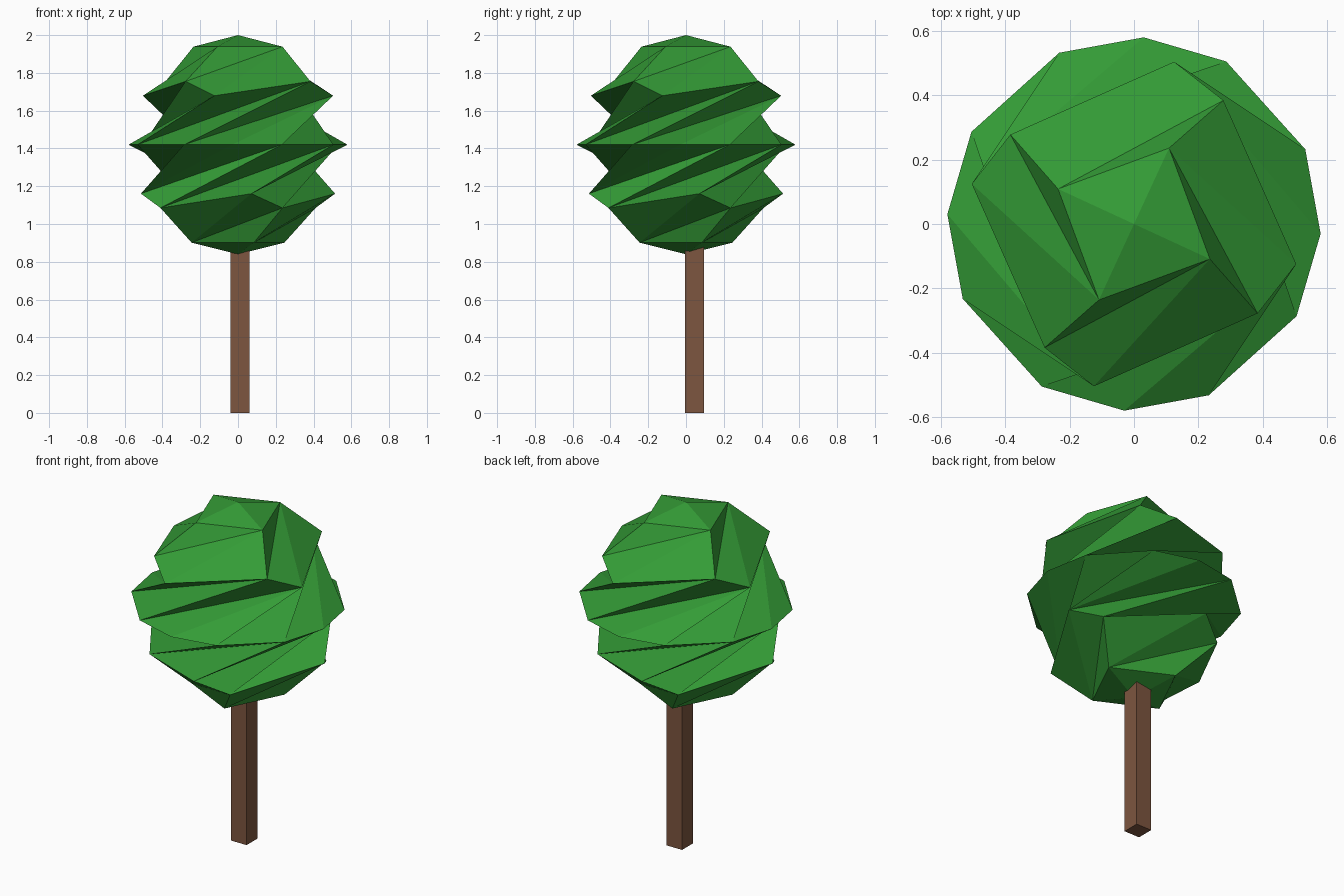
import bpy, bmesh, math
from mathutils import Vector, Matrix

if "Cube" in bpy.data.objects:
    bpy.data.objects.remove(bpy.data.objects["Cube"])

RADIUS, CENTRE_Z = 0.58, 1.42
TWIST = math.radians(305)        # twist per unit of height
PHASE = math.radians(-3)         # turn at the equator
N = 3                            # subdivisions per octahedron edge


def material(name, rgb):
    mat = bpy.data.materials.new(name)
    mat.diffuse_color = (*rgb, 1)
    mat.use_nodes = True
    mat.node_tree.nodes["Principled BSDF"].inputs["Base Color"].default_value = mat.diffuse_color
    return mat


def add_object(name, bm, mat):
    mesh = bpy.data.meshes.new(name)
    bm.to_mesh(mesh)
    bm.free()
    mesh.materials.append(mat)
    obj = bpy.data.objects.new(name, mesh)
    bpy.context.collection.objects.link(obj)
    return obj


# Foliage: subdivided octahedron pushed onto a sphere, then twisted about z
bm = bmesh.new()
for pole in (Vector((0, 0, 1)), Vector((0, 0, -1))):
    for q in range(4):
        a, b = (Vector((round(math.cos(t)), round(math.sin(t)), 0))
                for t in (q * math.pi / 2, (q + 1) * math.pi / 2))
        rows = [[bm.verts.new((pole * (N - i) + a * (i - j) + b * j).normalized() * RADIUS)
                 for j in range(i + 1)] for i in range(N + 1)]
        for i in range(N):
            for j in range(i + 1):
                bm.faces.new((rows[i][j], rows[i + 1][j], rows[i + 1][j + 1]))
                if j < i:
                    bm.faces.new((rows[i][j], rows[i + 1][j + 1], rows[i][j + 1]))
bmesh.ops.remove_doubles(bm, verts=bm.verts, dist=0.001)
bmesh.ops.recalc_face_normals(bm, faces=bm.faces)
for v in bm.verts:
    v.co = Matrix.Rotation(PHASE + TWIST * v.co.z, 3, 'Z') @ v.co
    v.co.z += CENTRE_Z
add_object("foliage", bm, material("leaf_green", (0.034, 0.33, 0.037)))

# Trunk: slim square post, slightly off centre, reaching into the foliage
bm = bmesh.new()
bmesh.ops.create_cube(bm, size=1, matrix=Matrix.Translation((0.01, 0.044, 0.475))
                      @ Matrix.Diagonal((0.1, 0.1, 0.95, 1)))
add_object("trunk", bm, material("bark_brown", (0.205, 0.092, 0.05)))
